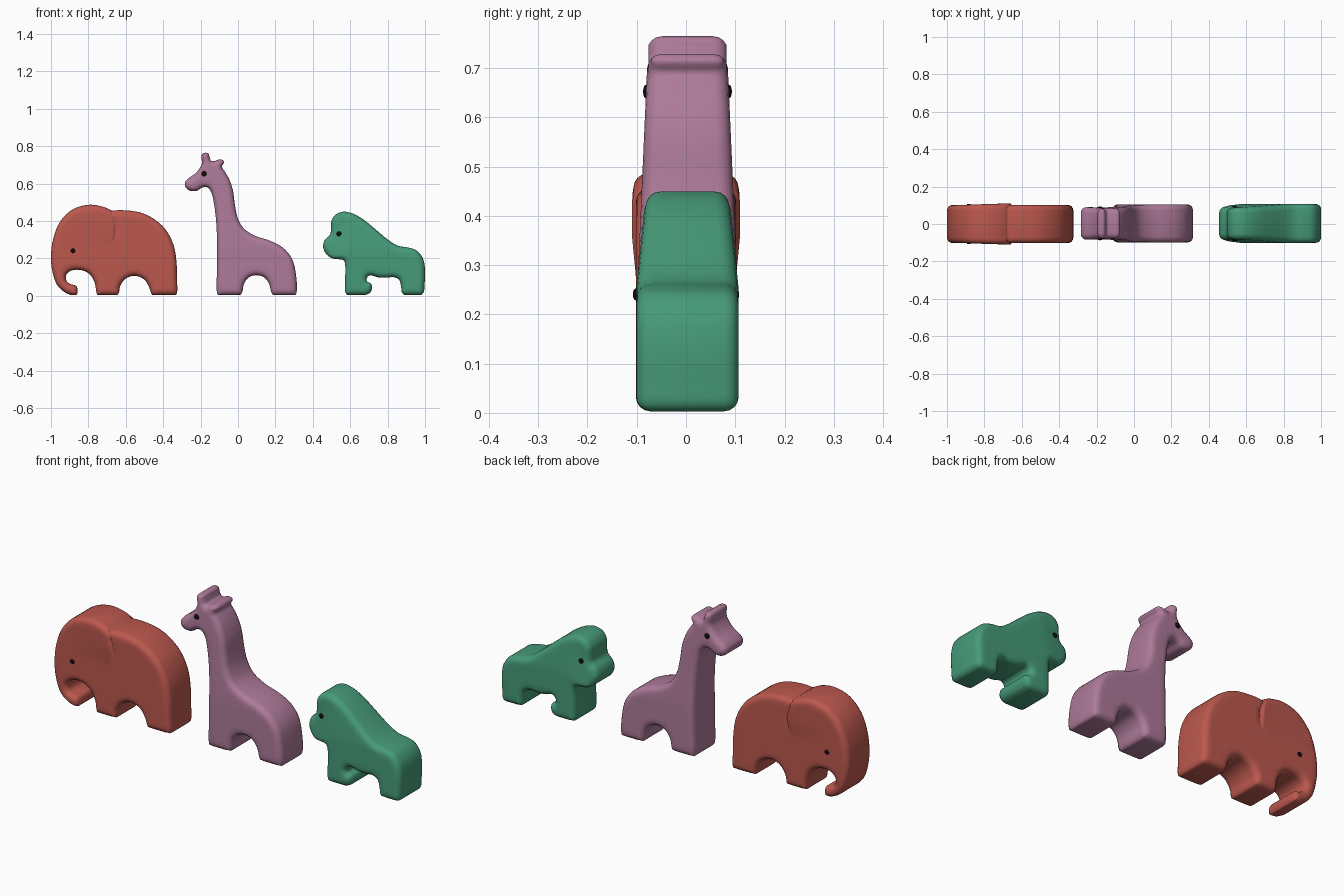
import bpy, bmesh, math
from mathutils import Vector
from mathutils.geometry import delaunay_2d_cdt

if "Cube" in bpy.data.objects:
    bpy.data.objects.remove(bpy.data.objects["Cube"])

UNIT = 187.0      # drawing-grid steps per unit
R = 0.03          # edge rounding radius


def material(name, rgb):
    m = bpy.data.materials.new(name)
    m.diffuse_color = (*rgb, 1)
    m.use_nodes = True
    m.node_tree.nodes["Principled BSDF"].inputs["Base Color"].default_value = m.diffuse_color
    return m


RED = material("brick red", (0.50, 0.098, 0.076))
MAUVE = material("dusty mauve", (0.42, 0.195, 0.32))
GREEN = material("leaf green", (0.062, 0.325, 0.19))
BLACK = material("eye black", (0.004, 0.004, 0.004))


def clamp(v):
    return max(0.0, min(1.0, v))


def to_units(p):
    return Vector(((p[0] - 238) / UNIT, (296 - p[1]) / UNIT))


def smooth_loop(pts, n=4):
    """Closed centripetal Catmull-Rom through the profile points."""
    out, k = [], len(pts)
    for i in range(k):
        a, b, c, d = (pts[(i + j - 1) % k] for j in range(4))
        t1 = (b - a).length ** 0.5
        t2 = t1 + (c - b).length ** 0.5
        t3 = t2 + (d - c).length ** 0.5
        for s in range(n):
            t = t1 + (t2 - t1) * s / n
            a1 = a * ((t1 - t) / t1) + b * (t / t1)
            a2 = b * ((t2 - t) / (t2 - t1)) + c * ((t - t1) / (t2 - t1))
            a3 = c * ((t3 - t) / (t3 - t2)) + d * ((t - t2) / (t3 - t2))
            b1 = a1 * ((t2 - t) / t2) + a2 * (t / t2)
            b2 = a2 * ((t3 - t) / (t3 - t1)) + a3 * ((t - t1) / (t3 - t1))
            q = b1 * ((t2 - t) / (t2 - t1)) + b2 * ((t - t1) / (t2 - t1))
            out.append(Vector((q.x, max(q.y, 0.003))))
    return out


def distance(p, loop):
    """Distance to the outline, negative outside."""
    best, inside, px, py = 1e9, False, p[0], p[1]
    ax, ay = loop[-1]
    for bx, by in loop:
        dx, dy = bx - ax, by - ay
        t = clamp(((px - ax) * dx + (py - ay) * dy) / (dx * dx + dy * dy + 1e-12))
        best = min(best, (ax + t * dx - px) ** 2 + (ay + t * dy - py) ** 2)
        if (ay > py) != (by > py) and px < ax + (py - ay) * dx / dy:
            inside = not inside
        ax, ay = bx, by
    return math.sqrt(best) * (1 if inside else -1)


def animal(name, profile, mat, half, y0=0.0, extra=()):
    """Rounded slab from a side profile; half(x, z) is the half thickness."""
    loop = smooth_loop([to_units(p) for p in profile])
    n = len(loop)
    flat = [(p.x, p.y) for p in loop]
    turn = sum(loop[i - 1].cross(loop[i]) for i in range(n))
    pts = list(loop)
    # rings following the rounded edge
    for i in range(n):
        t = (loop[(i + 1) % n] - loop[i - 1]).normalized()
        inward = Vector((-t.y, t.x)) * (1 if turn > 0 else -1)
        for f in (0.08, 0.3, 0.6, 1.0):
            q = loop[i] + inward * R * f
            if distance(q, flat) > 0.97 * R * f:
                pts.append(q)
    # interior grid
    xs, zs = [p[0] for p in flat], [p[1] for p in flat]
    step = 0.025
    for i in range(int((max(xs) - min(xs)) / step) + 1):
        for j in range(int((max(zs) - min(zs)) / step) + 1):
            q = Vector((min(xs) + i * step, min(zs) + j * step))
            if distance(q, flat) > R * 1.15:
                pts.append(q)
    pts += [Vector(p) for p in extra if distance(p, flat) > 0.003]
    verts, _, faces, *_ = delaunay_2d_cdt(pts, [], [list(range(n))], 1, 1e-5)

    bm = bmesh.new()
    sides = {-1: [], 1: []}
    for v in verts:
        d = min(max(distance(v, flat), 0.0), R)
        h = half(v.x, v.y) - R + math.sqrt(max(0, R * R - (R - d) ** 2))
        for s in sides:
            sides[s].append(bm.verts.new((v.x, y0 + s * h, v.y)))
    count = {}
    for f in faces:
        for s in sides:
            bm.faces.new([sides[s][i] for i in f])
        for a, b in zip(f, f[1:] + f[:1]):
            key = (min(a, b), max(a, b))
            count[key] = count.get(key, 0) + 1
    # side wall joins the two rims
    for (a, b), c in count.items():
        if c == 1:
            bm.faces.new((sides[-1][a], sides[-1][b], sides[1][b], sides[1][a]))
    bmesh.ops.delete(bm, geom=[v for v in bm.verts if not v.link_faces], context='VERTS')
    bmesh.ops.recalc_face_normals(bm, faces=bm.faces)
    finish(bm, name, mat)


def finish(bm, name, mat):
    for f in bm.faces:
        f.smooth = True
    me = bpy.data.meshes.new(name)
    bm.to_mesh(me)
    bm.free()
    me.materials.append(mat)
    bpy.context.collection.objects.link(bpy.data.objects.new(name, me))


def eyes(name, p, r, half, y0=0.0):
    x, z = to_units(p)
    bm = bmesh.new()
    for s in (-1, 1):
        new = bmesh.ops.create_uvsphere(bm, u_segments=16, v_segments=10, radius=1)["verts"]
        for v in new:
            v.co = (x + v.co.x * r, y0 + s * half(x, z) + v.co.y * 0.006, z + v.co.z * r)
    finish(bm, name, BLACK)


# Elephant, with an ear fold: raised in front of the crease, grooved along it
CREASE = [(-0.685, 0.475), (-0.67, 0.43), (-0.657, 0.39), (-0.652, 0.35), (-0.657, 0.31), (-0.668, 0.285)]


def crease_x(z):
    for (xa, za), (xb, zb) in zip(CREASE, CREASE[1:]):
        if zb <= z <= za:
            return xa + (xb - xa) * (za - z) / (za - zb)
    return CREASE[0][0] if z > CREASE[0][1] else CREASE[-1][0]


def elephant_half(x, z):
    gap, fade = crease_x(z) - x, clamp((z - 0.28) / 0.08)
    if abs(gap) < 0.001:
        return 0.102 - 0.006 * fade
    return 0.102 + (0.008 * fade * clamp(1 - gap / 0.25) if gap > 0 else 0)


fold = []
for i in range(40):
    z = 0.285 + 0.005 * i
    fold += [(crease_x(z) + o, z) for o in (-0.006, 0, 0.006)]

elephant = [
    (72, 295.5), (64, 292), (57, 285), (52.5, 272), (51, 258), (53, 240), (60, 222), (73, 209.5),
    (90, 205), (103, 207), (109, 209.5), (112, 211), (118, 210.5), (130, 211), (141, 213), (152, 218),
    (165, 229), (173.5, 245), (176.5, 262), (177, 280), (177, 293), (175, 295.5), (153, 295.5),
    (151, 293), (149, 287), (144, 279.5), (134, 276), (125, 279.5), (120, 287), (119, 293), (117, 295.5),
    (98, 295.5), (96.5, 293), (95, 284), (91, 276), (85, 271.5), (77, 270), (70, 271.5), (66, 276),
    (67, 282), (71, 284.5), (76, 286), (77.5, 289), (77.5, 293), (76, 295.5)]
animal("elephant", elephant, RED, elephant_half, 0.0, fold)
eyes("elephant_eyes", (73, 251), 0.012, elephant_half)


# Giraffe, thinner towards the head
def giraffe_half(x, z):
    return 0.102 - 0.02 * clamp((z - 0.25) / 0.45)


giraffe = [
    (219, 295.5), (217, 293), (217, 270), (217, 240), (216, 220), (214, 204), (211, 192), (207, 187.5),
    (202, 188), (197, 191), (190, 191), (185.5, 187.5), (185, 183), (188, 179), (195, 174), (200, 168),
    (202, 163), (201.5, 157), (202.5, 154), (205.5, 153), (208.5, 154), (209.5, 157), (211, 161),
    (214, 161.5), (218, 160), (222, 160), (224, 162.5), (222, 167), (225, 172), (229, 179), (233, 191),
    (235, 206), (238, 219), (244, 229), (255, 236), (270, 241), (283, 248), (292, 259), (296, 275),
    (296.5, 293), (294.5, 295.5), (274, 295.5), (271.5, 293), (269, 284), (264, 277.5), (256, 275.5),
    (249, 277.5), (244, 284), (242, 293), (239.5, 295.5)]
animal("giraffe", giraffe, MAUVE, giraffe_half, 0.003)
eyes("giraffe_eyes", (204, 174), 0.014, giraffe_half, 0.003)


# Gorilla, thinner towards the head
def gorilla_half(x, z):
    return 0.104 - 0.019 * clamp((z - 0.25) / 0.19 + (0.6 - x) / 0.16 * clamp((z - 0.17) / 0.06) * (x < 0.6))


gorilla = [
    (348, 295.5), (345.5, 293), (345, 285), (345, 264), (343.5, 260.5), (339, 259.5), (332, 258.5),
    (326, 254), (323, 247), (325, 240), (330, 235), (331, 229), (331.5, 221), (335.5, 215), (343, 212),
    (352, 213.5), (363, 219.5), (376, 230), (388, 240), (398, 246), (409, 248), (417, 251), (423, 259),
    (425, 270), (424.5, 285), (423.5, 293), (420, 295.5), (405, 295.5), (402, 293), (401, 287),
    (399, 280), (394, 277.5), (386, 278), (378, 277.5), (370, 275.5), (367, 278), (367, 281.5),
    (371, 284), (372, 288), (370, 293), (364, 295.5)]
animal("gorilla", gorilla, GREEN, gorilla_half, 0.003)
eyes("gorilla_eyes", (339, 234), 0.013, gorilla_half, 0.003)
